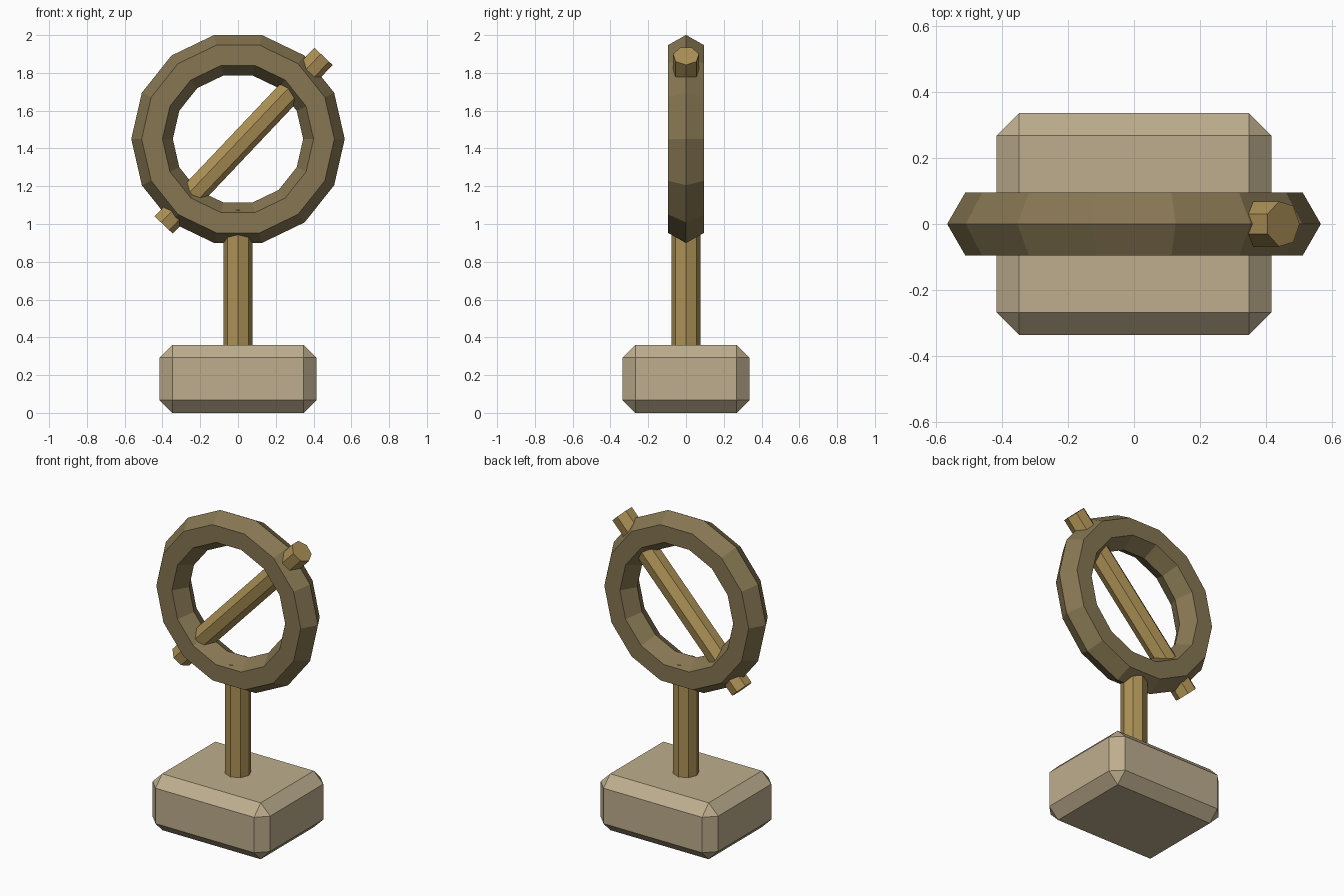
import bpy, bmesh, math
from mathutils import Vector

if "Cube" in bpy.data.objects:
    bpy.data.objects.remove(bpy.data.objects["Cube"])


def material(name, rgb):
    m = bpy.data.materials.new(name)
    m.diffuse_color = (*rgb, 1.0)
    m.use_nodes = True
    m.node_tree.nodes["Principled BSDF"].inputs["Base Color"].default_value = m.diffuse_color
    return m


stone = material("pale stone", (0.515, 0.423, 0.271))
brass = material("brass", (0.413, 0.283, 0.093))
bronze = material("dark bronze", (0.238, 0.181, 0.084))


def prism(name, start, end, radius, sides, first, mat):
    """Straight bar between two points; 'first' points at its first corner."""
    start, end = Vector(start), Vector(end)
    axis = (end - start).normalized()
    u = Vector(first)
    u = (u - axis * u.dot(axis)).normalized()
    v = axis.cross(u)
    bm = bmesh.new()
    rings = []
    for centre in (start, end):
        ring = []
        for i in range(sides):
            a = 2 * math.pi * i / sides
            ring.append(bm.verts.new(centre + radius * (u * math.cos(a) + v * math.sin(a))))
        rings.append(ring)
    low, high = rings
    bm.faces.new(low[::-1])
    bm.faces.new(high)
    for i in range(sides):
        j = (i + 1) % sides
        bm.faces.new((low[i], low[j], high[j], high[i]))
    mesh = bpy.data.meshes.new(name)
    bm.to_mesh(mesh)
    bm.free()
    mesh.materials.append(mat)
    obj = bpy.data.objects.new(name, mesh)
    bpy.context.collection.objects.link(obj)
    return obj


# Chamfered base block
bpy.ops.mesh.primitive_cube_add(size=1, location=(0, 0, 0.18))
base = bpy.context.object
base.name = "base"
base.scale = (0.83, 0.67, 0.36)
bpy.ops.object.transform_apply(location=False, rotation=False, scale=True)
base.data.materials.append(stone)
bevel = base.modifiers.new("chamfer", 'BEVEL')
bevel.width = 0.067
bevel.segments = 1

# Upright post, its tip just reaching through the ring
prism("post", (0, 0, 0.30), (0, 0, 1.074), 0.077, 8, (0, -1, 0), brass)

# Upright faceted ring
bpy.ops.mesh.primitive_torus_add(
    major_segments=14, minor_segments=6, major_radius=0.455, minor_radius=0.11,
    location=(0, 0, 1.45), rotation=(math.pi / 2, 0, 0))
ring = bpy.context.object
ring.name = "ring"
ring.data.materials.append(bronze)
for poly in ring.data.polygons:
    poly.use_smooth = False

# Slanted rod running through the ring
prism("cross_rod", (-0.396, 0, 0.997), (0.45, 0, 1.89), 0.07, 7, (1, 0, -1), brass)
